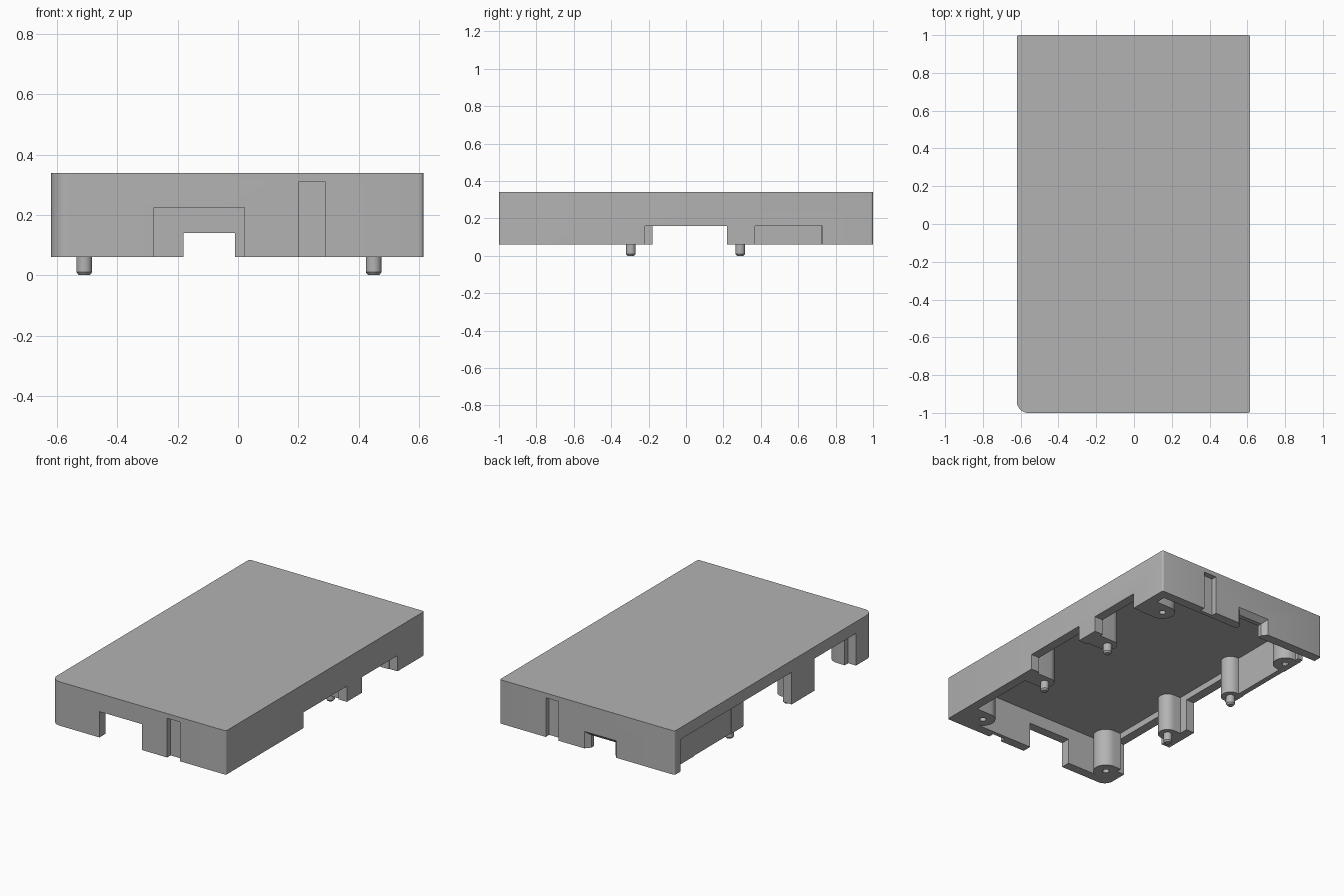
import bpy, bmesh, math
from mathutils import Matrix, Vector

cube = bpy.data.objects.get("Cube")
if cube:
    bpy.data.objects.remove(cube, do_unlink=True)

grey = bpy.data.materials.new("plain grey")
grey.use_nodes = True
COL = (0.45, 0.45, 0.45, 1)
grey.diffuse_color = COL
grey.node_tree.nodes["Principled BSDF"].inputs["Base Color"].default_value = COL

BOTTOM, TOP, CEILING = 0.06, 0.34, 0.305
XL, XR = -0.62, 0.615          # outer faces
WALL = 0.06
PEG_X, PEG_Y = (-0.51, 0.45), (-0.295, 0.29)
HOLE_Y = (-0.87, 0.80)


def finish(name, bm):
    bmesh.ops.recalc_face_normals(bm, faces=bm.faces)
    me = bpy.data.meshes.new(name)
    bm.to_mesh(me)
    bm.free()
    me.materials.append(grey)
    ob = bpy.data.objects.new(name, me)
    bpy.context.collection.objects.link(ob)
    return ob


def prism(name, pts, z0, z1):
    """Extrude an outline straight up."""
    bm = bmesh.new()
    face = bm.faces.new([bm.verts.new((x, y, z0)) for x, y in pts])
    top = bmesh.ops.extrude_face_region(bm, geom=[face])["geom"]
    bmesh.ops.translate(bm, vec=(0, 0, z1 - z0),
                        verts=[v for v in top if isinstance(v, bmesh.types.BMVert)])
    return finish(name, bm)


def box(name, x0, x1, y0, y1, z0, z1):
    return prism(name, [(x0, y0), (x1, y0), (x1, y1), (x0, y1)], z0, z1)


def arc(cx, cy, r, a0, a1, n):
    return [(cx + r * math.cos(math.radians(a0 + (a1 - a0) * i / n)),
             cy + r * math.sin(math.radians(a0 + (a1 - a0) * i / n))) for i in range(n + 1)]


def boolean(target, tool, op):
    mod = target.modifiers.new(op, 'BOOLEAN')
    mod.operation, mod.solver, mod.object = op, 'EXACT', tool
    bpy.context.view_layer.objects.active = target
    bpy.ops.object.modifier_apply(modifier=mod.name)
    bpy.data.objects.remove(tool, do_unlink=True)


def smooth(ob):
    bpy.ops.object.select_all(action='DESELECT')
    ob.select_set(True)
    bpy.context.view_layer.objects.active = ob
    bpy.ops.object.shade_smooth_by_angle(angle=math.radians(30))


# Outer block: one large rounded corner, three small ones
S, L = 0.012, 0.06
outline = (arc(XL + L, -1 + L, L, 180, 270, 12) + arc(XR - S, -1 + S, S, 270, 360, 4)
           + arc(XR - S, 1 - S, S, 0, 90, 4) + arc(XL + S, 1 - S, S, 90, 180, 4))
case = prism("case_shell", outline, BOTTOM, TOP)

LOW = BOTTOM - 0.05
IN_L, IN_R = XL + WALL, XR - WALL


def cut(*dims):
    boolean(case, box("cutter", *dims), 'DIFFERENCE')


# Hollow underside
cut(IN_L, IN_R, -1 + WALL, 1 - WALL, LOW, CEILING)

# Openings in the +x wall
cut(IN_R - 0.02, XR + 0.1, -0.22, 0.22, LOW, 0.16)
cut(IN_R - 0.02, XR + 0.1, 0.37, 0.73, LOW, 0.16)
# Taller openings and long recess in the -x wall
SIDE_TOP = 0.265
cut(XL - 0.1, IN_L + 0.02, -0.83, -0.41, LOW, SIDE_TOP)
cut(XL - 0.1, IN_L + 0.02, -0.18, 0.22, LOW, SIDE_TOP)
cut(XL - 0.1, IN_L + 0.02, 0.2, 0.94, LOW, SIDE_TOP)
# Front opening and the vertical grooves in both end walls
cut(-0.278, 0.022, -1.1, -1 + WALL + 0.02, LOW, 0.225)
for y in (-1, 1):
    cut(0.2, 0.29, y - 0.035, y + 0.035, LOW, 0.31)

# Back opening with a chamfered outer edge
cut(-0.18, -0.01, 1 - WALL - 0.02, 1.1, LOW, 0.14)
bm = bmesh.new()
rings = []
for y, g in ((0.968, 0.0), (1.002, 0.03)):
    rings.append([bm.verts.new(p) for p in (
        (-0.18 - g, y, LOW), (-0.01 + g, y, LOW), (-0.01 + g, y, 0.14 + g), (-0.18 - g, y, 0.14 + g))])
bm.faces.new(rings[0])
bm.faces.new(rings[1])
for i in range(4):
    j = (i + 1) % 4
    bm.faces.new((rings[0][i], rings[0][j], rings[1][j], rings[1][i]))
boolean(case, finish("cutter", bm), 'DIFFERENCE')
smooth(case)

# Thin inner panel behind the long recess
box("recessed_side_panel", IN_L, IN_L + 0.035, 0.22, 0.9, BOTTOM, CEILING + 0.01)


def post(name, cx, cy, r):
    """Rounded post running out to the nearest long wall."""
    if cx > 0:
        pts = arc(cx, cy, r, 90, 270, 16) + [(IN_R + 0.004, cy - r), (IN_R + 0.004, cy + r)]
    else:
        pts = arc(cx, cy, r, -90, 90, 16) + [(IN_L - 0.004, cy + r), (IN_L - 0.004, cy - r)]
    return prism(name, pts, BOTTOM, CEILING + 0.01)


for x in PEG_X:
    side = "left" if x > 0 else "right"
    # Posts carrying the locating pegs
    for y, end in zip(PEG_Y, ("front", "back")):
        smooth(post(f"{side}_{end}_peg_post", x, y, 0.058))
        bm = bmesh.new()
        for r0, r1, z0, z1 in ((0.018, 0.026, 0.0, 0.01), (0.026, 0.026, 0.01, 0.08)):
            bmesh.ops.create_cone(bm, cap_ends=True, segments=24, radius1=r0, radius2=r1,
                                  depth=z1 - z0, matrix=Matrix.Translation((x, y, (z0 + z1) / 2)))
        smooth(finish(f"{side}_{end}_peg", bm))
    # Corner bosses with screw holes
    for y, end in zip(HOLE_Y, ("front", "back")):
        boss = post(f"{side}_{end}_corner_boss", x, y, 0.075)
        hole = prism("cutter", arc(x, y, 0.02, 0, 345, 23), LOW, 0.2)
        boolean(boss, hole, 'DIFFERENCE')
        smooth(boss)
